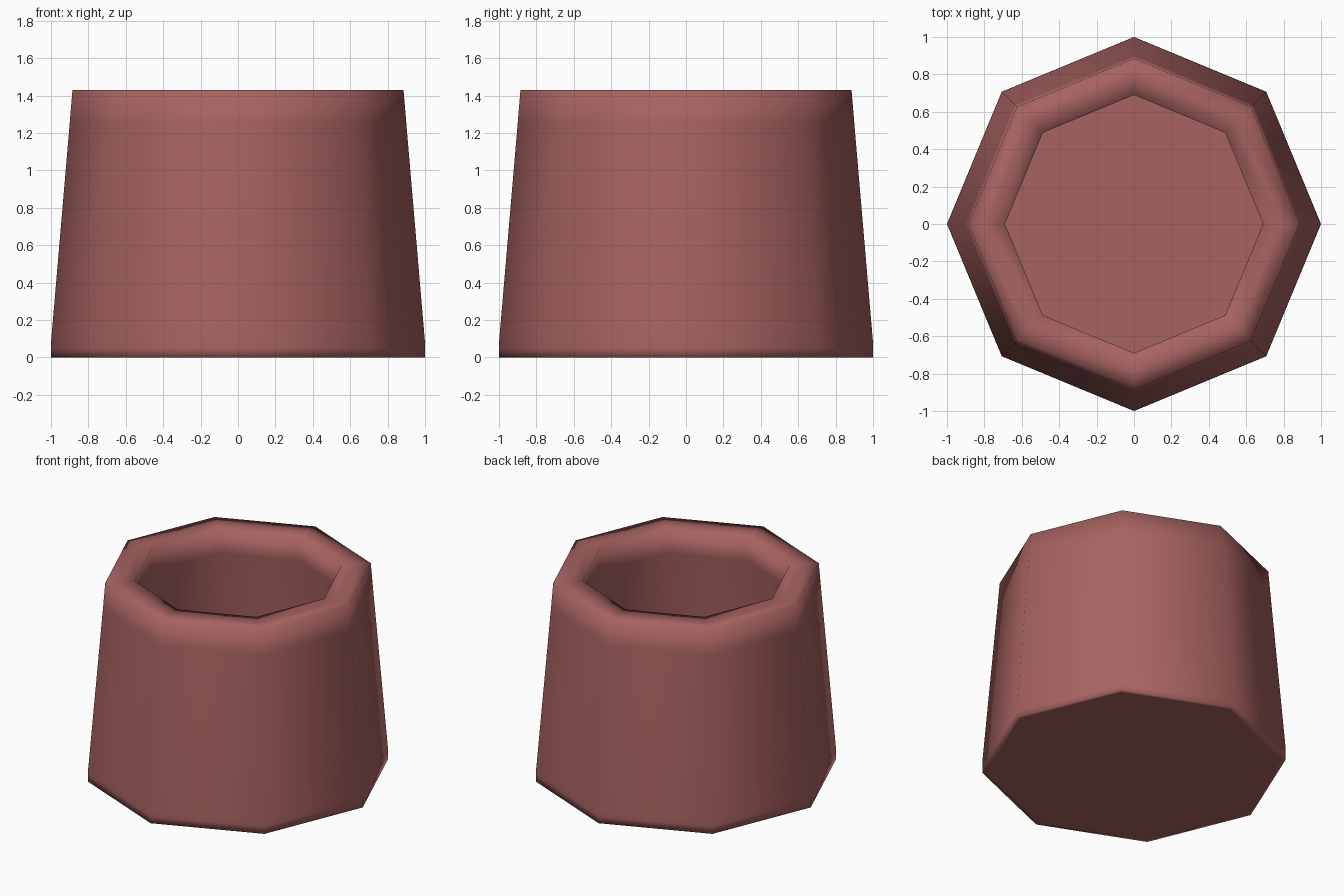
import bpy, bmesh
from math import cos, sin, tau

if "Cube" in bpy.data.objects:
    bpy.data.objects.remove(bpy.data.objects["Cube"])

SIDES = 8

# Cup profile as (radius, height): underside, foot, tapered wall, rim, inner wall, floor
profile = [(0.97, 0), (1.0, 0), (1.0, 0.05), (0.999, 0.09), (0.90, 1.25), (0.885, 1.43),
           (0.79, 1.43), (0.69, 1.43), (0.705, 1.25), (0.795, 0.22), (0.80, 0.07), (0.72, 0.07)]

bm = bmesh.new()
rings = [[bm.verts.new((r * cos(tau * i / SIDES), r * sin(tau * i / SIDES), z))
          for i in range(SIDES)] for r, z in profile]

# Walls between neighbouring rings
for a, b in zip(rings, rings[1:]):
    for i in range(SIDES):
        j = (i + 1) % SIDES
        bm.faces.new((a[i], a[j], b[j], b[i]))

# Underside and inner floor caps
bm.faces.new(rings[0][::-1])
bm.faces.new(rings[-1])
for f in bm.faces:
    f.smooth = True

mesh = bpy.data.meshes.new("cup")
bm.to_mesh(mesh)
bm.free()
cup = bpy.data.objects.new("cup", mesh)
bpy.context.collection.objects.link(cup)

# Dusty red material
mat = bpy.data.materials.new("dusty_red")
mat.diffuse_color = (0.39, 0.125, 0.12, 1)
mat.use_nodes = True
mat.node_tree.nodes["Principled BSDF"].inputs["Base Color"].default_value = mat.diffuse_color
mesh.materials.append(mat)
